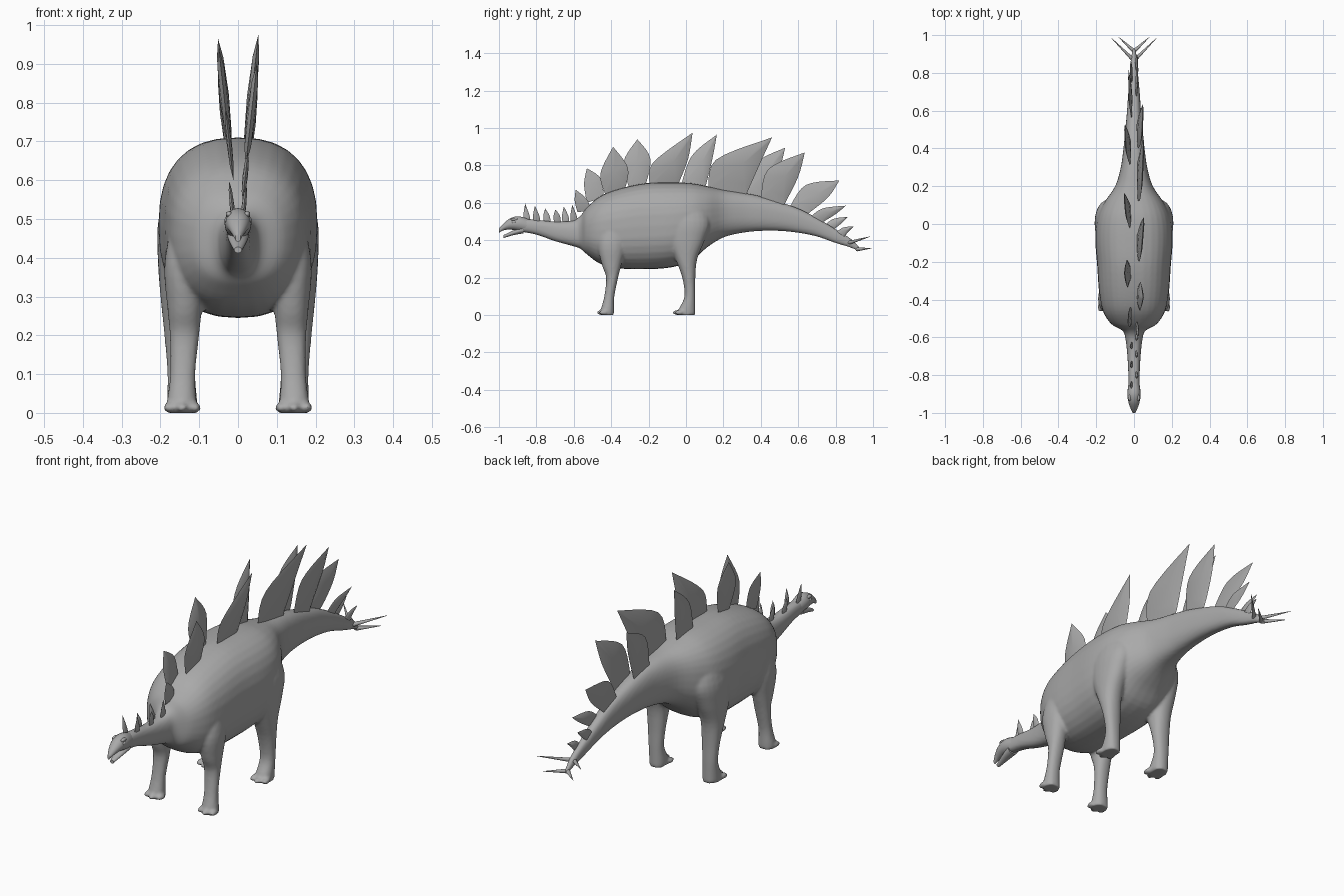
import bpy, bmesh, math
from mathutils import Vector

if "Cube" in bpy.data.objects:
    bpy.data.objects.remove(bpy.data.objects["Cube"])

skin = bpy.data.materials.new("grey skin")
skin.diffuse_color = (0.40, 0.40, 0.40, 1)
skin.use_nodes = True
skin.node_tree.nodes["Principled BSDF"].inputs["Base Color"].default_value = skin.diffuse_color


def finish(name, bm, angle=50):
    bmesh.ops.recalc_face_normals(bm, faces=bm.faces)
    me = bpy.data.meshes.new(name)
    bm.to_mesh(me)
    bm.free()
    ob = bpy.data.objects.new(name, me)
    bpy.context.collection.objects.link(ob)
    me.materials.append(skin)
    bpy.ops.object.select_all(action='DESELECT')
    ob.select_set(True)
    bpy.context.view_layer.objects.active = ob
    bpy.ops.object.shade_smooth_by_angle(angle=math.radians(angle))
    return ob


def spline(rows, steps):
    """Catmull-Rom interpolation of tuples."""
    out = []
    for i in range(len(rows) - 1):
        p = [rows[max(0, min(len(rows) - 1, i + k))] for k in (-1, 0, 1, 2)]
        for j in range(steps):
            t = j / steps
            out.append(tuple(0.5 * (2 * b + (c - a) * t + (2 * a - 5 * b + 4 * c - d) * t * t
                                    + (3 * b - a - 3 * c + d) * t ** 3) for a, b, c, d in zip(*p)))
    return out + [rows[-1]]


def loft(bm, rows, axis, power=2.0, sides=24, steps=4):
    """Skin oval sections: (position, low, high, x_min, x_max) along y or z."""
    rings = []
    for t, a0, a1, b0, b1 in spline(rows, steps):
        ring = []
        for k in range(sides):
            ang = 2 * math.pi * k / sides
            c, s = math.cos(ang), math.sin(ang)
            c = math.copysign(abs(c) ** (2 / power), c)
            s = math.copysign(abs(s) ** (2 / power), s)
            x = (b0 + b1) / 2 + c * (b1 - b0) / 2
            a = (a0 + a1) / 2 + s * (a1 - a0) / 2
            ring.append(bm.verts.new((x, t, a) if axis == 'y' else (x, a, t)))
        rings.append(ring)
    for r, q in zip(rings, rings[1:]):
        for k in range(sides):
            bm.faces.new((r[k], r[(k + 1) % sides], q[(k + 1) % sides], q[k]))
    bm.faces.new(rings[0])
    bm.faces.new(rings[-1])


def ball(bm, loc, size):
    vs = bmesh.ops.create_icosphere(bm, subdivisions=2, radius=1)['verts']
    for v in vs:
        v.co = Vector(loc) + Vector(v.co[i] * size[i] for i in range(3))


# Trunk with neck and tail: y, bottom, top, half width
trunk = [(-.88, .445, .515, .03), (-.80, .43, .51, .03), (-.70, .395, .50, .035), (-.61, .37, .505, .045),
         (-.565, .355, .53, .06), (-.53, .325, .575, .12), (-.46, .275, .635, .165), (-.36, .25, .675, .185),
         (-.22, .245, .705, .195), (-.08, .255, .71, .205), (.03, .29, .705, .195), (.11, .36, .69, .16),
         (.20, .415, .67, .10), (.30, .44, .655, .07), (.40, .45, .635, .056), (.50, .45, .605, .046),
         (.60, .44, .57, .037), (.70, .42, .52, .03), (.80, .385, .46, .021), (.88, .36, .41, .015),
         (.93, .338, .36, .008)]
bm = bmesh.new()
loft(bm, [(y, a, b, -w, w) for y, a, b, w in trunk], 'y', 2.45, 32)

# Legs and toes: z, y range, x range
front_leg = [(0, -.455, -.385, .105, .183), (.03, -.455, -.385, .107, .183), (.10, -.437, -.383, .11, .175),
             (.20, -.427, -.363, .10, .176), (.27, -.45, -.345, .093, .182), (.38, -.47, -.32, .08, .19),
             (.50, -.44, -.32, .07, .17)]
hind_leg = [(0, -.045, .05, .105, .183), (.03, -.04, .05, .105, .183), (.10, -.008, .05, .11, .182),
            (.20, -.02, .05, .103, .19), (.30, -.057, .06, .095, .20), (.40, -.10, .10, .08, .207),
            (.50, -.12, .13, .05, .205), (.62, -.09, .09, .04, .17)]
for side in (1, -1):
    for leg, toe_y in ((front_leg, -.452), (hind_leg, -.047)):
        loft(bm, [(z, a, b, side * c, side * d) for z, a, b, c, d in leg], 'z', 2.2)
        for dx, dy in ((-.033, .014), (0, 0), (.033, .012)):
            ball(bm, (side * (.144 + dx), toe_y + dy, .0135), (.016, .027, .0135))
body = finish("body_and_legs", bm)
remesh = body.modifiers.new("blend", 'REMESH')
remesh.mode = 'VOXEL'
remesh.voxel_size = .0075
remesh.use_smooth_shade = True
smooth = body.modifiers.new("soften", 'SMOOTH')
smooth.factor = .5
smooth.iterations = 4

# Head with open beak, brow ridges and eyes
bm = bmesh.new()
loft(bm, [(-.84, .44, .512, -.028, .028), (-.895, .45, .528, -.035, .035), (-.94, .457, .517, -.03, .03),
          (-.975, .453, .49, -.019, .019), (-1.0, .44, .462, -.007, .007)], 'y', sides=16)
finish("head", bm)
bm = bmesh.new()
loft(bm, [(-.87, .437, .475, -.028, .028), (-.92, .428, .454, -.022, .022),
          (-.975, .412, .428, -.010, .010)], 'y', sides=16)
finish("lower_jaw", bm)
bm = bmesh.new()
for side in (1, -1):
    ball(bm, (side * .028, -.92, .497), (.007, .012, .009))
    ball(bm, (side * .023, -.918, .512), (.009, .02, .008))
finish("eyes_and_brows", bm)


def plate(name, side, front, back, half, x0=.022, lean=.11):
    """Lens-shaped plate; front and back edges run from base to tip as (y, z)."""
    edge = spline(front, 5) + spline(back, 5)[-2::-1]
    cy, cz = (sum(p[i] for p in edge) / len(edge) for i in (0, 1))
    base_z = front[0][1]

    def place(y, z, off):
        return bm.verts.new((side * (x0 + lean * max(0, z - base_z)) + off, y, z))
    bm = bmesh.new()
    rim = [place(y, z, 0) for y, z in edge]
    n = len(rim)
    for s in (1, -1):
        ring = [place(cy + (y - cy) * .65, cz + (z - cz) * .65, s * half * .7) for y, z in edge]
        mid = place(cy, cz, s * half)
        for k in range(n):
            j = (k + 1) % n
            bm.faces.new((rim[k], rim[j], ring[j], ring[k]))
            bm.faces.new((ring[k], ring[j], mid))
    finish(name, bm, 40)


# Back plates: base front, front bulge, tip, back bulge, base back
plates = [
    ((-.58, .55), (-.595, .61), (-.59, .67), (-.53, .62), (-.51, .56)),
    ((-.53, .60), (-.545, .70), (-.53, .785), (-.455, .73), (-.44, .63)),
    ((-.43, .64), (-.458, .755), (-.39, .90), (-.31, .785), (-.33, .66)),
    ((-.30, .67), (-.335, .815), (-.26, .94), (-.19, .835), (-.22, .68)),
    ((-.19, .68), (-.18, .81), (.035, .975), (.01, .83), (-.05, .68)),
    ((-.03, .68), (.03, .85), (.165, .965), (.14, .83), (.10, .67)),
    ((.12, .67), (.16, .83), (.46, .95), (.405, .83), (.32, .64)),
    ((.31, .64), (.37, .81), (.53, .895), (.50, .78), (.43, .62)),
    ((.40, .62), (.44, .78), (.635, .87), (.60, .74), (.52, .58)),
    ((.55, .57), (.64, .695), (.82, .72), (.76, .63), (.65, .54)),
    ((.66, .52), (.73, .57), (.855, .585), (.80, .54), (.72, .49)),
    ((.74, .48), (.79, .515), (.865, .525), (.83, .49), (.78, .45)),
    ((.80, .44), (.84, .468), (.90, .475), (.87, .448), (.84, .41)),
]
for i, (b0, f, tip, r, b1) in enumerate(plates):
    small = i < 2 or i > 8
    plate(f"back_plate_{i + 1}", 1 if i % 2 == 0 else -1, (b0, f, tip), (b1, r, tip),
          .007 if small else .012, .012 if small else .02)

# Small neck plates
for i, (y, tip) in enumerate(((-.852, .597), (-.80, .585), (-.745, .57), (-.69, .565), (-.645, .58), (-.60, .59))):
    plate(f"neck_plate_{i + 1}", 1 if i % 2 else -1,
          ((y - .014, .485), (y - .018, .53), (y - .008, tip)),
          ((y + .022, .485), (y + .016, .53), (y - .008, tip)), .006, .01)

# Tail spikes, two pairs
for i, (base, tip) in enumerate((((.0, .865, .385), (.12, .985, .42)), ((.0, .915, .352), (.082, .99, .357)))):
    for side in (1, -1):
        a, b = (Vector((side * p[0], p[1], p[2])) for p in (base, tip))
        bm = bmesh.new()
        bmesh.ops.create_cone(bm, cap_ends=True, segments=10, radius1=.011, radius2=.0008, depth=(b - a).length)
        bm.transform((b - a).to_track_quat('Z', 'Y').to_matrix().to_4x4())
        bmesh.ops.translate(bm, verts=bm.verts, vec=(a + b) / 2)
        finish(f"tail_spike_{i + 1}_{'right' if side > 0 else 'left'}", bm)
